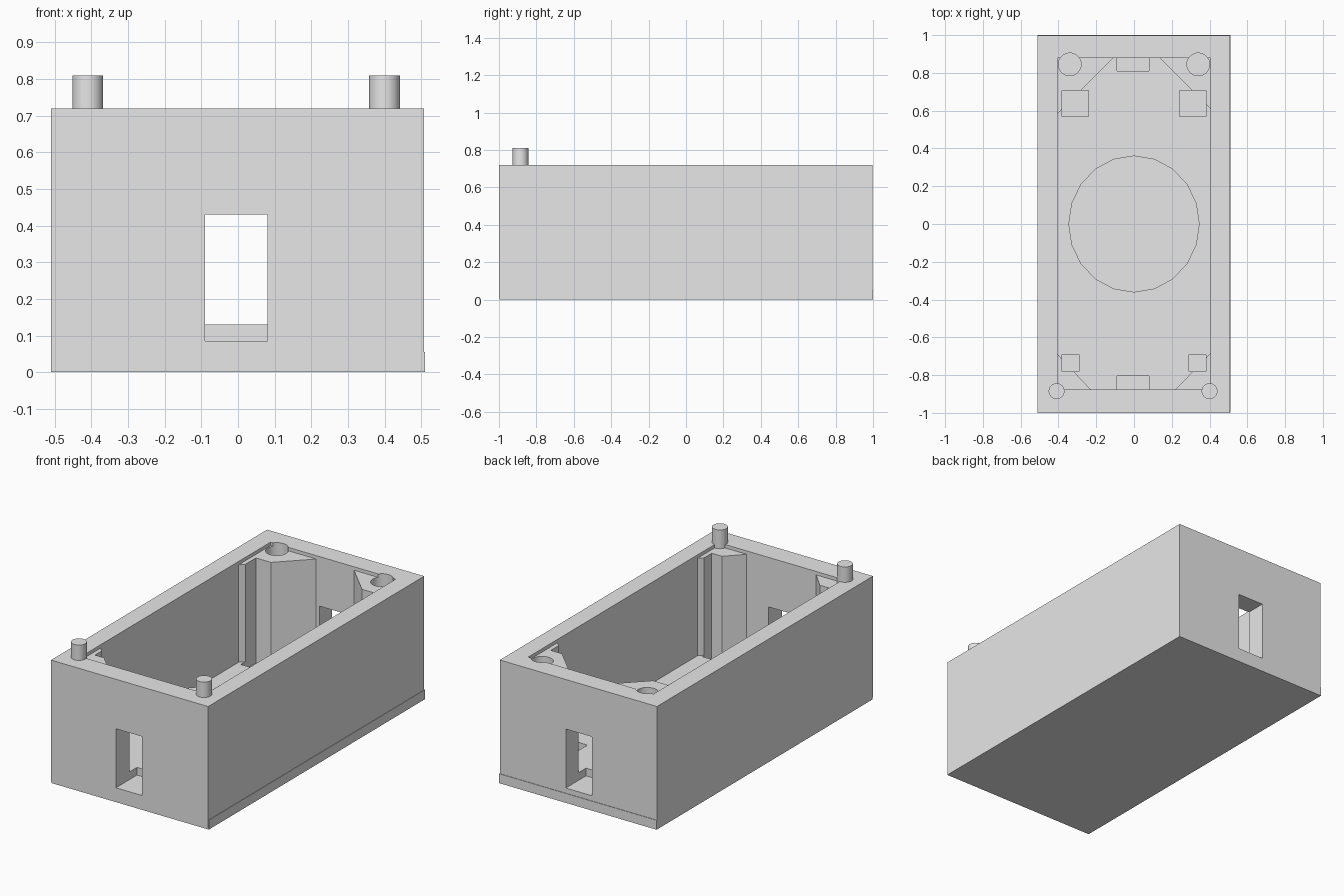
import bpy
import bmesh
import math

if "Cube" in bpy.data.objects:
    bpy.data.objects.remove(bpy.data.objects["Cube"], do_unlink=True)

grey = bpy.data.materials.new("light_grey")
grey.use_nodes = True
COLOUR = (0.8, 0.8, 0.8, 1)
grey.diffuse_color = COLOUR
grey.node_tree.nodes["Principled BSDF"].inputs["Base Color"].default_value = COLOUR


def prism(name, outline, z0, z1):
    """Extrude a flat outline from z0 up to z1."""
    bm = bmesh.new()
    face = bm.faces.new([bm.verts.new((x, y, z0)) for x, y in outline])
    up = bmesh.ops.extrude_face_region(bm, geom=[face])["geom"]
    bmesh.ops.translate(bm, vec=(0, 0, z1 - z0),
                        verts=[v for v in up if isinstance(v, bmesh.types.BMVert)])
    bmesh.ops.recalc_face_normals(bm, faces=bm.faces)
    mesh = bpy.data.meshes.new(name)
    bm.to_mesh(mesh)
    bm.free()
    mesh.materials.append(grey)
    obj = bpy.data.objects.new(name, mesh)
    bpy.context.scene.collection.objects.link(obj)
    return obj


def rect(x0, x1, y0, y1):
    return [(x0, y0), (x1, y0), (x1, y1), (x0, y1)]


def ring(cx, cy, rx, ry, sides):
    return [(cx + rx * math.cos(i * math.tau / sides),
             cy + ry * math.sin(i * math.tau / sides)) for i in range(sides)]


def shade_smooth(obj):
    bpy.ops.object.select_all(action='DESELECT')
    obj.select_set(True)
    bpy.context.view_layer.objects.active = obj
    bpy.ops.object.shade_smooth_by_angle(angle=math.radians(30))


RIM, FLOOR, POCKET = 0.72, 0.13, 0.085
ABOVE = RIM + 0.1

# Outer block that gets hollowed out
case_body = prism("case_body", rect(-0.51, 0.507, -1, 0.997), 0.01, RIM)

# Eight-sided cavity leaves a solid web in each corner
cavity = [(-0.405, -0.69), (-0.23, -0.875), (0.22, -0.875), (0.405, -0.685),
          (0.405, 0.61), (0.135, 0.88), (-0.11, 0.88), (-0.405, 0.585)]
cutters = [
    prism("cavity_cutter", cavity, FLOOR, ABOVE),
    prism("rim_cutter", rect(-0.405, 0.405, -0.875, 0.88), RIM - 0.02, ABOVE),
    prism("round_recess_cutter", ring(0, 0, 0.345, 0.36, 20), 0.07, FLOOR + 0.1),
    prism("front_window_cutter", rect(-0.09, 0.08, -1.1, -0.805), POCKET, 0.43),
    prism("back_window_cutter", rect(-0.09, 0.08, 0.81, 1.1), POCKET, 0.43),
]

# Square channels and peg sockets in the corner webs
for side in (-1, 1):
    for cx, cy, half in ((0.31, 0.638, 0.07), (0.335, -0.735, 0.045)):
        cutters.append(prism("channel_cutter", rect(
            side * cx - half, side * cx + half, cy - half, cy + half), POCKET, ABOVE))
    cutters.append(prism("socket_cutter", ring(side * 0.34, 0.845, 0.06, 0.06, 32),
                         RIM - 0.13, ABOVE))

for cutter in cutters:
    cutter.hide_render = True
    cut = case_body.modifiers.new(cutter.name, 'BOOLEAN')
    cut.operation = 'DIFFERENCE'
    cut.solver = 'EXACT'
    cut.object = cutter

# Keep the finished shape and drop the cutters
bpy.context.view_layer.update()
graph = bpy.context.evaluated_depsgraph_get()
finished = bpy.data.meshes.new_from_object(case_body.evaluated_get(graph))
case_body.modifiers.clear()
case_body.data = finished
for cutter in cutters:
    bpy.data.objects.remove(cutter, do_unlink=True)
shade_smooth(case_body)

# Base plate, a hair proud of the back and one side
prism("base_plate", rect(-0.51, 0.51, -0.998, 1), 0, 0.055)

# Locating pegs on the front rim
for name, x in (("right_peg", -0.41), ("left_peg", 0.4)):
    shade_smooth(prism(name, ring(x, -0.885, 0.042, 0.042, 32), RIM - 0.1, RIM + 0.09))
